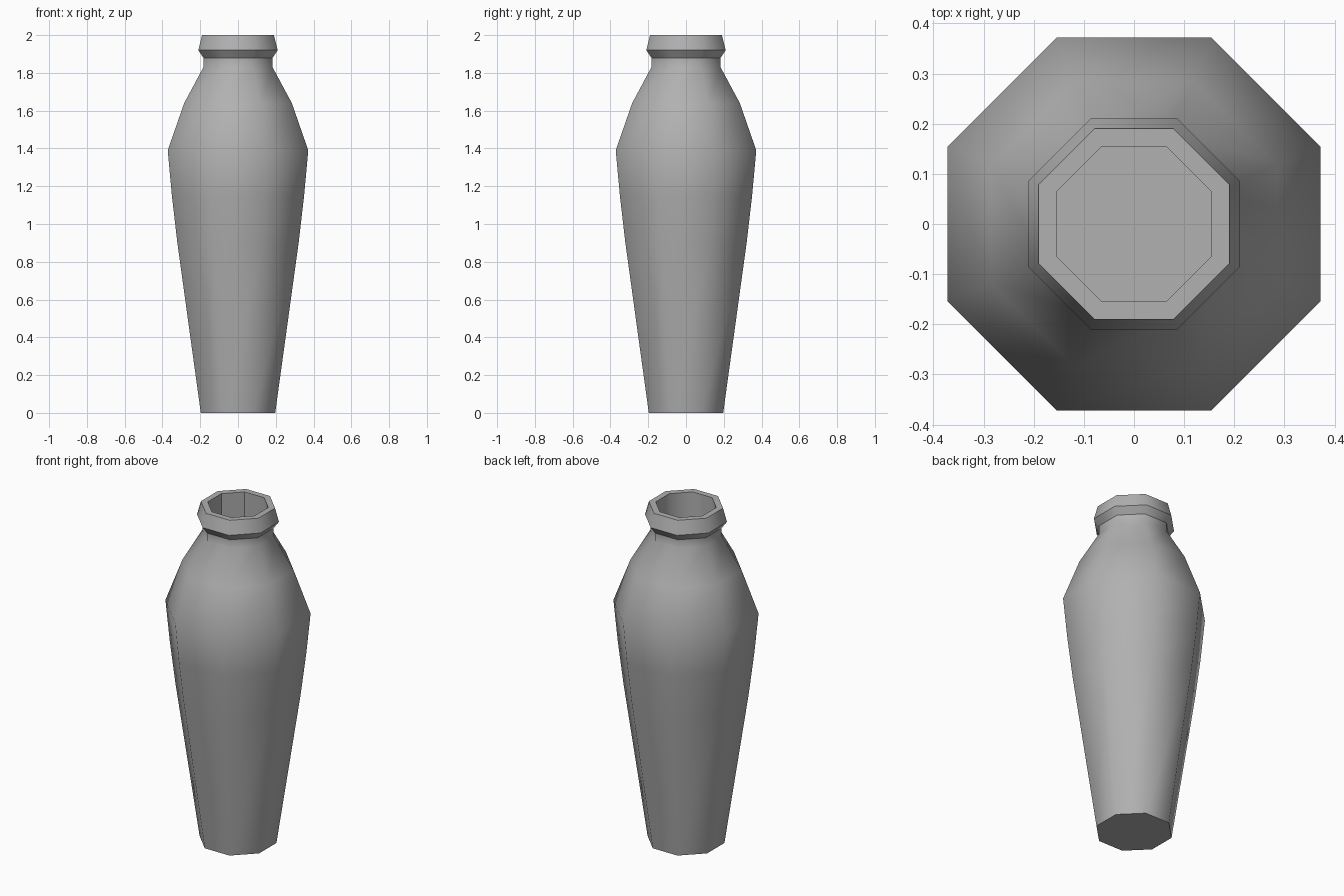
import bpy, bmesh
from math import pi, cos, sin

if "Cube" in bpy.data.objects:
    bpy.data.objects.remove(bpy.data.objects["Cube"])

SIDES = 8

# Dark grey glaze
glaze = bpy.data.materials.new("grey_glaze")
glaze.diffuse_color = (0.44, 0.44, 0.44, 1)
glaze.use_nodes = True
glaze.node_tree.nodes["Principled BSDF"].inputs["Base Color"].default_value = glaze.diffuse_color


def lathe(name, profile, cap_start=False, cap_end=False, crisp_rings=False, flat_side=None):
    """Smooth octagonal lathe; profile holds (flat-to-centre distance, height)."""
    bm = bmesh.new()
    rings = []
    for a, z in profile:
        r = a / cos(pi / SIDES)
        rings.append([bm.verts.new((r * cos((2 * i + 1) * pi / SIDES),
                                    r * sin((2 * i + 1) * pi / SIDES), z))
                      for i in range(SIDES)])
    for lo, hi in zip(rings, rings[1:]):
        for i in range(SIDES):
            j = (i + 1) % SIDES
            f = bm.faces.new((lo[i], lo[j], hi[j], hi[i]))
            f.smooth = i != flat_side
    if cap_start:
        bm.faces.new(rings[0][::-1])
    if cap_end:
        bm.faces.new(rings[-1])
    # crisp edges around flat faces and, on the lip, along every ring
    ring_of = {v: k for k, ring in enumerate(rings) for v in ring}
    for e in bm.edges:
        on_ring = ring_of[e.verts[0]] == ring_of[e.verts[1]]
        if (crisp_rings and on_ring) or any(not f.smooth for f in e.link_faces):
            e.smooth = False
    me = bpy.data.meshes.new(name)
    bm.to_mesh(me)
    bm.free()
    me.materials.append(glaze)
    ob = bpy.data.objects.new(name, me)
    bpy.context.collection.objects.link(ob)
    return ob


# Tapered body with shoulder and short neck
lathe("vase_body", [(0.197, 0), (0.321, 0.90), (0.35, 1.15), (0.372, 1.39),
                    (0.285, 1.64), (0.183, 1.83), (0.183, 1.88)], cap_start=True)

# Flared lip with flat top ring
lathe("vase_lip", [(0.183, 1.88), (0.21, 1.92), (0.19, 2.0), (0.155, 2.0)],
      crisp_rings=True)

# Straight inner wall and floor of the opening
lathe("vase_opening", [(0.155, 2.0), (0.155, 1.5)], cap_end=True, flat_side=2)
